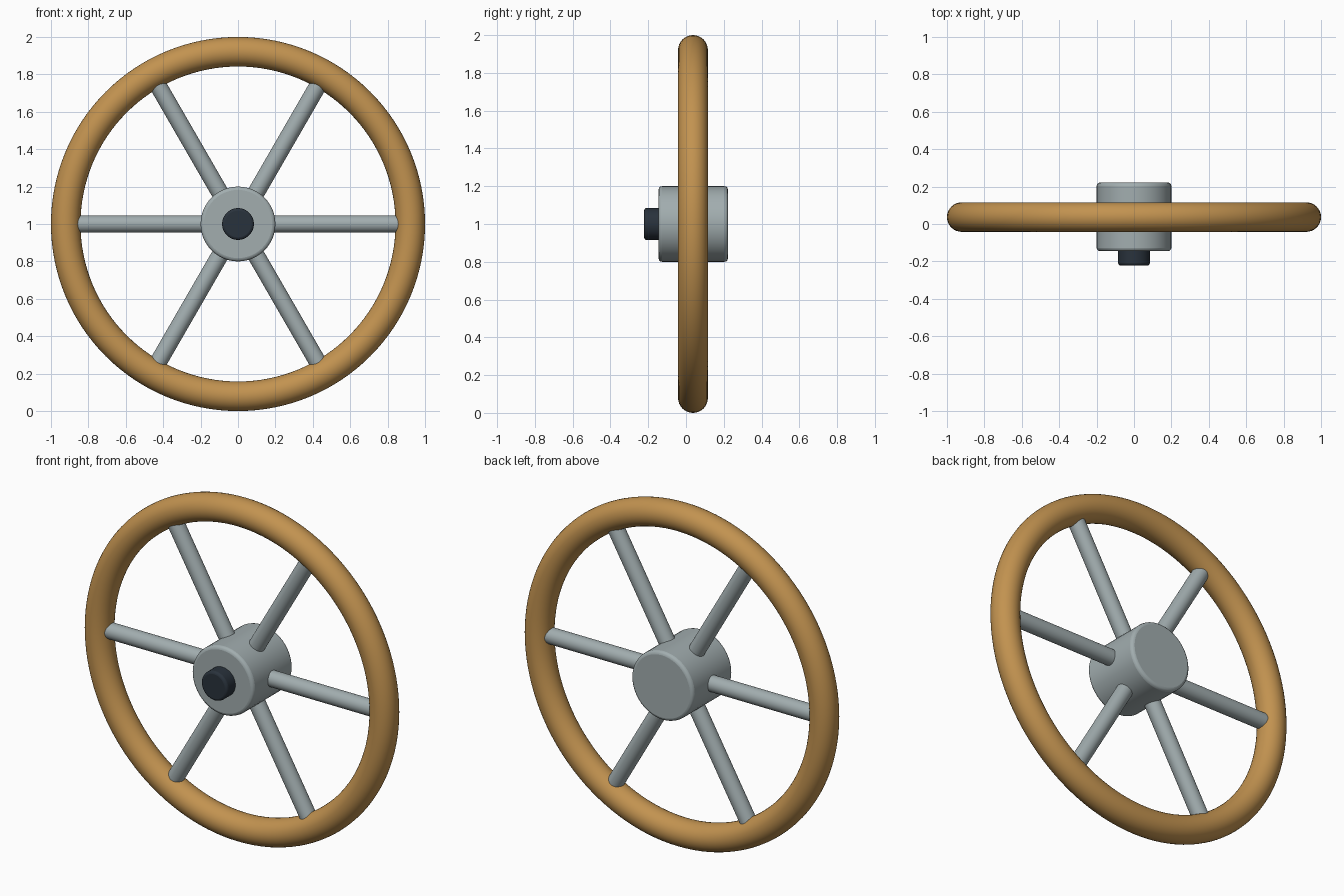
import bpy
import math
from mathutils import Vector

cube = bpy.data.objects.get("Cube")
if cube:
    bpy.data.objects.remove(cube, do_unlink=True)

CENTRE = Vector((0, 0.037, 1))  # middle of the rim


def material(name, rgb):
    mat = bpy.data.materials.new(name)
    mat.use_nodes = True
    mat.diffuse_color = (*rgb, 1)
    mat.node_tree.nodes["Principled BSDF"].inputs["Base Color"].default_value = (*rgb, 1)
    return mat


wood = material("warm wood", (0.54, 0.29, 0.08))
metal = material("grey metal", (0.36, 0.42, 0.43))
dark = material("dark metal", (0.022, 0.032, 0.045))


def finish(name, mat):
    obj = bpy.context.object
    obj.name = name
    obj.data.materials.append(mat)
    bpy.ops.object.shade_smooth_by_angle(angle=math.radians(40))
    return obj


def rod(name, start, end, radius, mat, bevel=0):
    """Round bar between two points, with optional rounded end edges."""
    start, end = Vector(start), Vector(end)
    axis = end - start
    bpy.ops.mesh.primitive_cylinder_add(
        vertices=48, radius=radius, depth=axis.length, location=(start + end) / 2,
        rotation=axis.to_track_quat('Z', 'Y').to_euler())
    obj = finish(name, mat)
    if bevel:
        mod = obj.modifiers.new("rounded edges", 'BEVEL')
        mod.width = bevel
        mod.segments = 3
        mod.limit_method = 'ANGLE'
    return obj


# Wooden rim
bpy.ops.mesh.primitive_torus_add(
    major_radius=0.921, minor_radius=0.079, major_segments=128, minor_segments=32,
    location=CENTRE, rotation=(math.pi / 2, 0, 0))
finish("rim", wood)

# Hub with a dark cap on the front
rod("hub", (0, -0.145, 1), (0, 0.222, 1), 0.2, metal, 0.018)
rod("hub_cap", (0, -0.222, 1), (0, -0.12, 1), 0.085, dark, 0.014)

# Six spokes from the hub into the rim
for i in range(6):
    angle = i * math.pi / 3
    outward = Vector((math.cos(angle), 0, math.sin(angle)))
    rod(f"spoke_{i + 1}", CENTRE + outward * 0.1, CENTRE + outward * 0.9, 0.046, metal)
